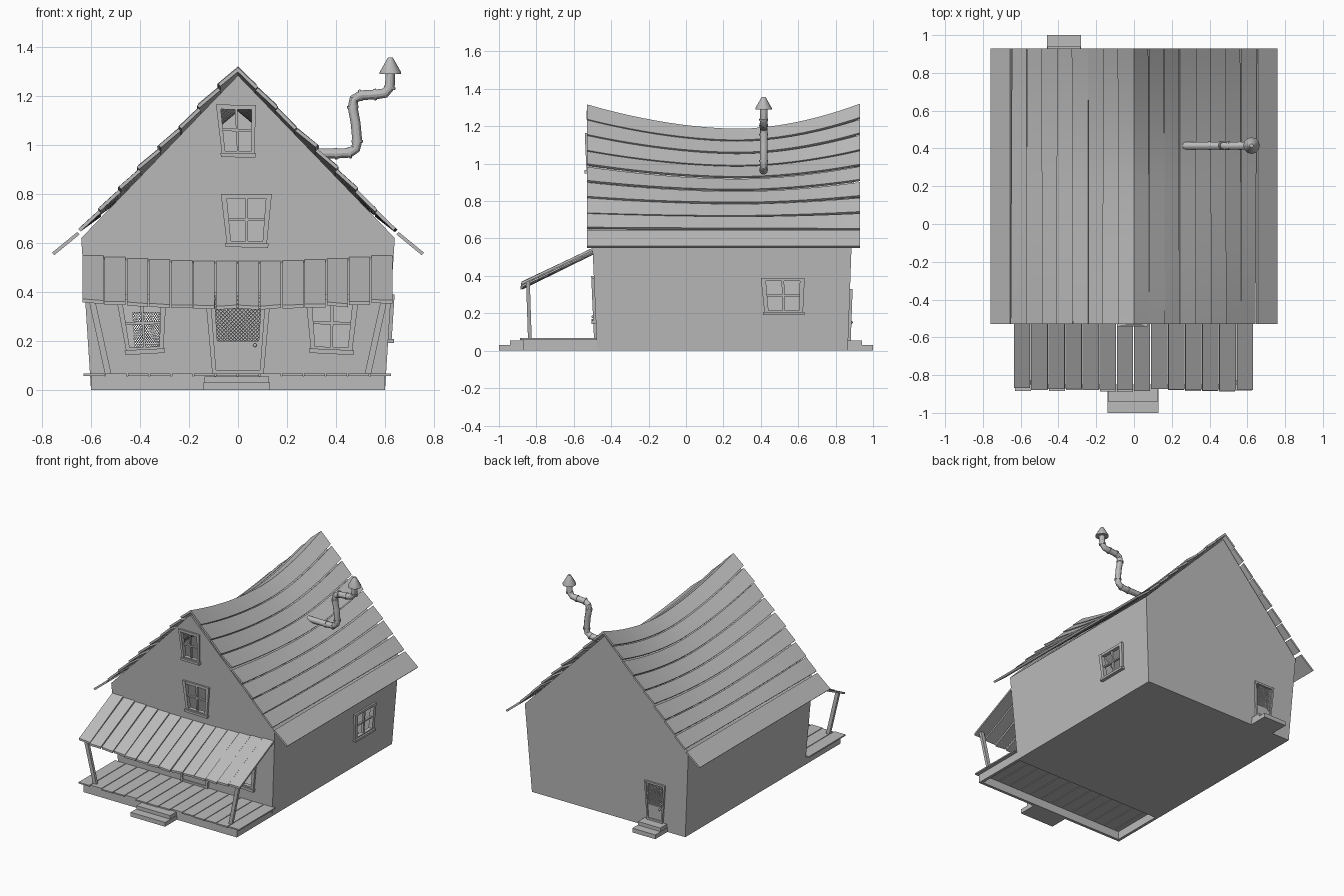
import bpy, bmesh, math, random
from mathutils import Vector

random.seed(4)
if "Cube" in bpy.data.objects:
    bpy.data.objects.remove(bpy.data.objects["Cube"], do_unlink=True)

grey = bpy.data.materials.new("plain_grey")
grey.use_nodes = True
grey.diffuse_color = (0.5, 0.5, 0.5, 1)
grey.node_tree.nodes["Principled BSDF"].inputs["Base Color"].default_value = (0.5, 0.5, 0.5, 1)


def finish(name, bm, smooth=False):
    bmesh.ops.recalc_face_normals(bm, faces=bm.faces)
    mesh = bpy.data.meshes.new(name)
    bm.to_mesh(mesh)
    bm.free()
    mesh.materials.append(grey)
    obj = bpy.data.objects.new(name, mesh)
    bpy.context.collection.objects.link(obj)
    if smooth:
        activate(obj)
        bpy.ops.object.shade_smooth_by_angle(angle=math.radians(30))
    return obj


def activate(obj):
    bpy.ops.object.select_all(action="DESELECT")
    obj.select_set(True)
    bpy.context.view_layer.objects.active = obj


def loft(bm, rings):
    """Skin a row of equal closed rings and cap both ends."""
    rows = [[bm.verts.new(p) for p in ring] for ring in rings]
    n = len(rows[0])
    for a, b in zip(rows, rows[1:]):
        for i in range(n):
            j = (i + 1) % n
            bm.faces.new((a[i], a[j], b[j], b[i]))
    bm.faces.new(rows[0])
    bm.faces.new(rows[-1])


def box(bm, x0, x1, y0, y1, z0, z1):
    loft(bm, [[(x0, y0, z), (x1, y0, z), (x1, y1, z), (x0, y1, z)] for z in (z0, z1)])


# Sagging ridge and slanted walls
def ridge(y):
    u = (0.28 - y) / 0.81 if y < 0.28 else (y - 0.28) / 0.64
    return 1.187 + 0.13 * abs(u) ** 1.8


def front_y(z):
    return -0.475 - 0.045 * z


def back_y(z):
    return 0.865 + 0.036 * z


def front_wall(u, z, d):
    return Vector((u, front_y(z) - d, z))


def back_wall(u, z, d):
    return Vector((u, back_y(z) + d, z))


def side_wall(u, z, d):
    return Vector((0.6 + 0.065 * z + d, u, z))


# House walls: hollow shell
bm = bmesh.new()
rings = []
for i in range(17):
    v = i / 16
    top = ridge(-0.52 + 1.42 * v) - 0.03
    profile = [(-0.6, 0), (-0.64, 0.62), (0, top), (0.64, 0.62), (0.6, 0)]
    rings.append([(x, front_y(z) * (1 - v) + back_y(z) * v, z) for x, z in profile])
loft(bm, rings)
house = finish("house_walls", bm)
shell = house.modifiers.new("shell", "SOLIDIFY")
shell.thickness = 0.02
shell.offset = -1
cutters = bmesh.new()


class Opening:
    """Skewed opening on a wall, addressed by fractions across and up."""

    def __init__(self, wall, bl, br, tr, tl):
        self.wall, self.c = wall, [Vector(p) for p in (bl, br, tr, tl)]
        self.bm = bmesh.new()

    def at(self, a, b, d):
        low = self.c[0].lerp(self.c[1], a)
        p = low.lerp(self.c[3].lerp(self.c[2], a), b)
        return self.wall(p.x, p.y, d)

    def slab(self, a0, a1, b0, b1, d0, d1, bm=None):
        spots = ((a0, b0), (a1, b0), (a1, b1), (a0, b1))
        loft(bm or self.bm, [[self.at(a, b, d) for a, b in spots] for d in (d0, d1)])

    def frame(self, w, h):
        for a in (0, 1 - w):
            self.slab(a, a + w, 0, 1, -0.015, 0.014)
        for b in (0, 1 - h):
            self.slab(w, 1 - w, b, b + h, -0.015, 0.012)
        self.slab(w / 2, 1 - w / 2, h / 2, 1 - h / 2, -0.06, 0.06, cutters)

    def lattice(self, a0, a1, b0, b1, count):
        def spot(s, t):
            return self.at(a0 + (a1 - a0) * s, b0 + (b1 - b0) * t, -0.004)
        for k in range(1 - count, count):
            c = k / count
            s0, t0, s1, t1 = max(c, 0), max(-c, 0), min(1, 1 + c), min(1, 1 - c)
            for flip in (False, True):
                p = spot(1 - s0 if flip else s0, t0)
                q = spot(1 - s1 if flip else s1, t1)
                side = Vector((0, 0, 0.0022))
                out = Vector((0, 0.002, 0))
                loft(self.bm, [[e - side - out, e + side - out, e + side + out, e - side + out]
                               for e in (p, q)])


def window(name, *args):
    o = Opening(*args)
    o.frame(0.11, 0.09)
    o.slab(0.47, 0.53, 0.09, 0.91, -0.01, 0.006)
    o.slab(0.11, 0.89, 0.48, 0.53, -0.01, 0.005)
    o.slab(-0.04, 1.04, -0.03, 0.05, -0.01, 0.024)
    finish(name, o.bm)


def door(name, *args, knob=0.8):
    o = Opening(*args)
    o.frame(0.08, 0.05)
    o.slab(0.08, 0.92, 0.05, 0.4, -0.012, 0.005)
    for a in (0.08, 0.86):
        o.slab(a, a + 0.06, 0.4, 0.95, -0.012, 0.005)
    o.lattice(0.14, 0.86, 0.4, 0.95, 12)
    ball = bmesh.ops.create_uvsphere(o.bm, u_segments=10, v_segments=6, radius=0.008)
    bmesh.ops.translate(o.bm, verts=ball["verts"], vec=o.at(knob, 0.35, 0.014))
    finish(name, o.bm)


window("attic_window", front_wall, (-0.065, 0.957), (0.067, 0.955), (0.073, 1.163), (-0.09, 1.165))
window("upper_window", front_wall, (-0.045, 0.59), (0.117, 0.587), (0.138, 0.80), (-0.07, 0.80))
window("porch_window_right", front_wall, (-0.455, 0.15), (-0.305, 0.158), (-0.292, 0.39), (-0.5, 0.39))
window("porch_window_left", front_wall, (0.298, 0.158), (0.465, 0.15), (0.495, 0.39), (0.275, 0.39))
window("side_window", side_wall, (0.42, 0.198), (0.625, 0.198), (0.635, 0.39), (0.4, 0.39))
door("front_door", front_wall, (-0.105, 0.065), (0.105, 0.065), (0.135, 0.4), (-0.135, 0.4))
door("back_door", back_wall, (-0.43, 0.055), (-0.31, 0.055), (-0.295, 0.33), (-0.455, 0.33), knob=0.2)

# Cut the openings through the shell
cutter = finish("opening_cutters", cutters)
cutter.hide_render = True
cut = house.modifiers.new("openings", "BOOLEAN")
cut.operation = "DIFFERENCE"
cut.solver = "EXACT"
cut.object = cutter
activate(house)
for m in [m.name for m in house.modifiers]:
    bpy.ops.object.modifier_apply(modifier=m)
bpy.data.objects.remove(cutter, do_unlink=True)


# Roof boards following the sag, flaring at the eaves
def roof_point(side, t, y, lift):
    if t <= 1:
        x, z = 0.65 * t, ridge(y) * (1 - t) + 0.65 * t
    else:
        x, z = 0.65 + 0.11 * (t - 1), 0.65 - 0.09 * (t - 1)
    return (side * (x + lift * 0.7), y, z + lift * 0.7)


for side, label in ((1, "left"), (-1, "right")):
    bm = bmesh.new()
    for k in range(9):
        t0, t1 = (k / 8, (k + 1) / 8 - 0.008) if k < 8 else (1.06, 2)
        raised = random.uniform(0.0, 0.014) if k < 8 else 0
        skew = random.uniform(-0.012, 0.012) if k < 8 else 0
        rings = []
        for i in range(21):
            y = -0.53 + 1.46 * i / 20
            e = t1 + skew * (i / 10 - 1) * 0.5
            rings.append([roof_point(side, t0, y, -0.014), roof_point(side, e, y, raised - 0.014),
                          roof_point(side, e, y, raised), roof_point(side, t0, y, 0)])
        loft(bm, rings)
    finish("roof_boards_" + label, bm, smooth=True)

# Porch roof boards, sagging towards the middle
bm = bmesh.new()
width = 1.27 / 14
for k in range(14):
    x0 = -0.635 + k * width
    x1 = x0 + width - 0.005
    drop = 0.028 * (1 - ((x0 + x1) / 1.27) ** 2)
    tilt = random.uniform(-0.004, 0.004)
    y0 = -0.875 + random.uniform(-0.01, 0.008)
    loft(bm, [[(x0, y0, 0.372 - drop + tilt - h), (x1, y0, 0.372 - drop - tilt - h),
               (x1, -0.49, 0.558 - drop - h), (x0, -0.49, 0.558 - drop - h)] for h in (0, 0.014)])
finish("porch_roof_boards", bm)

# Porch deck boards over a skirt
bm = bmesh.new()
for k in range(14):
    x0 = -0.63 + k * 0.09
    box(bm, x0, x0 + 0.085, -0.88 + random.uniform(-0.01, 0.01), -0.475, 0.058, 0.067)
finish("porch_deck_boards", bm)
bm = bmesh.new()
box(bm, -0.6, 0.6, -0.87, -0.85, 0, 0.058)
for s in (-1, 1):
    box(bm, s * 0.59 - 0.01, s * 0.59 + 0.01, -0.85, -0.475, 0, 0.058)
finish("porch_skirt", bm)

# Leaning porch posts
for s, label in ((1, "left"), (-1, "right")):
    bm = bmesh.new()
    loft(bm, [[(s * x + i * 0.013, y + j * 0.01, z) for i, j in ((-1, -1), (1, -1), (1, 1), (-1, 1))]
              for x, y, z in ((0.53, -0.835, 0.065), (0.597, -0.845, 0.37))])
    finish("porch_post_" + label, bm)

# Steps
for name, x0, x1, s, inner in (("front_steps", -0.14, 0.13, -1, 0.86), ("back_steps", -0.46, -0.28, 1, 0.86)):
    bm = bmesh.new()
    box(bm, x0 + 0.003, x1 - 0.003, *sorted((s * inner, s * 0.94)), 0, 0.055)
    box(bm, x0, x1, *sorted((s * inner, s * 1.0)), 0, 0.03)
    finish(name, bm)

# Crooked stove pipe with collars and a pointed cap
path = [Vector((x, 0.415, z)) for x, z in (
    (0.26, 0.966), (0.33, 0.966), (0.4, 0.965), (0.455, 0.968), (0.48, 0.985), (0.487, 1.015), (0.48, 1.09),
    (0.468, 1.155), (0.474, 1.187), (0.5, 1.203), (0.56, 1.206), (0.6, 1.212), (0.62, 1.235), (0.622, 1.3))]


def pipe_ring(p, along, r):
    across = Vector((0, 1, 0))
    up = along.cross(across)
    return [p + (across * math.cos(a) + up * math.sin(a)) * r
            for a in (math.tau * i / 12 for i in range(12))]


bm = bmesh.new()
along = [(path[min(i + 1, len(path) - 1)] - path[max(i - 1, 0)]).normalized() for i in range(len(path))]
loft(bm, [pipe_ring(p, d, 0.02) for p, d in zip(path, along)])
for i in (2, 3, 5, 7, 9, 10, 12):
    loft(bm, [pipe_ring(path[i] + along[i] * o, along[i], 0.0235) for o in (-0.005, 0.005)])
finish("stove_pipe", bm, smooth=True)
bm = bmesh.new()
up = Vector((0, 0, 1))
loft(bm, [pipe_ring(Vector((0.622, 0.415, z)), up, r) for z, r in ((1.29, 0.044), (1.297, 0.044), (1.357, 0.01))])
finish("pipe_cap", bm, smooth=True)
